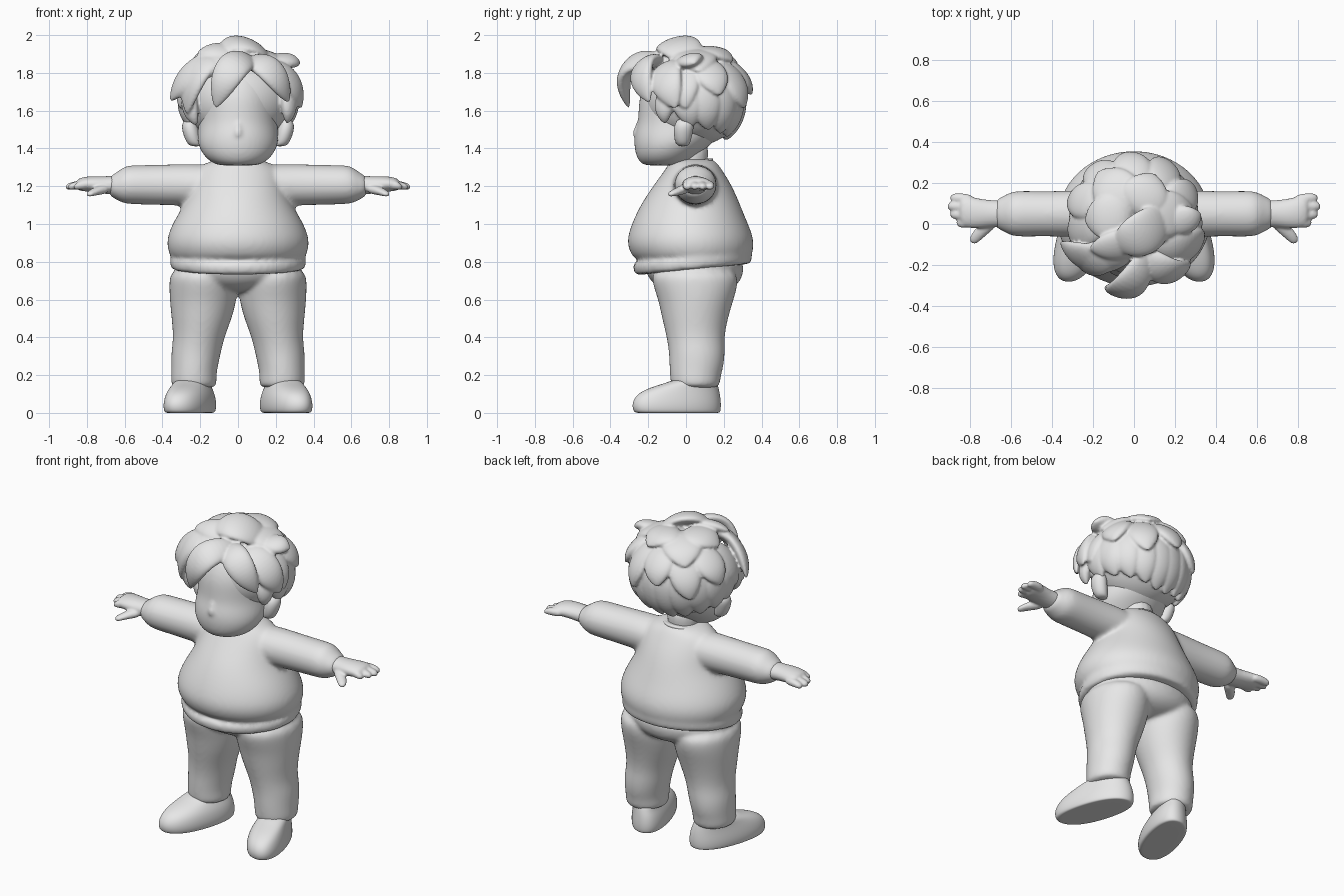
import bpy, bmesh, math
from mathutils import Vector as V

grey = bpy.data.materials.new("plain_grey")
grey.diffuse_color = (0.8, 0.8, 0.8, 1)


def add_object(name, bm):
    me = bpy.data.meshes.new(name)
    bm.to_mesh(me)
    bm.free()
    me.materials.append(grey)
    ob = bpy.data.objects.new(name, me)
    bpy.context.collection.objects.link(ob)
    return ob


def loft(name, rings, n=16, mirror=False, power=1.0):
    """Skin a row of oval rings, each (centre, half-axis u, half-axis v)."""
    bm = bmesh.new()
    rows = []
    for c, u, v in rings:
        row = []
        for i in range(n):
            a = 2 * math.pi * i / n
            cu, sv = math.cos(a), math.sin(a)
            cu = math.copysign(abs(cu) ** power, cu) * 1.02
            sv = math.copysign(abs(sv) ** power, sv) * 1.02
            row.append(bm.verts.new(V(c) + V(u) * cu + V(v) * sv))
        rows.append(row)
    for r, s in zip(rows, rows[1:]):
        for i in range(n):
            j = (i + 1) % n
            bm.faces.new((r[i], r[j], s[j], s[i]))
    bm.faces.new(rows[0])
    bm.faces.new(rows[-1])
    bmesh.ops.recalc_face_normals(bm, faces=bm.faces)
    for f in bm.faces:
        f.smooth = True
    ob = add_object(name, bm)
    if mirror:
        ob.modifiers.new("mirror", 'MIRROR').use_mirror_merge = False
    sub = ob.modifiers.new("smooth", 'SUBSURF')
    sub.levels = sub.render_levels = 2
    return ob


def stack(name, rows, tilt=0.0, skew=0.0, **kw):
    """Upright part: rows of (z, centre x, half width, front y, back y)."""
    rings = []
    for z, x, w, f, b in rows:
        h = (b - f) / 2
        rings.append(((x, (f + b) / 2, z), (w, 0, 0), (-skew * h, h, tilt * h)))
    return loft(name, rings, **kw)


def along_x(name, rows, **kw):
    """Sideways part: rows of (x, y, z, half depth, half height)."""
    return loft(name, [((x, y, z), (0, a, 0), (0, 0, b)) for x, y, z, a, b in rows],
                mirror=True, **kw)


def fuse(name, parts, voxel, smooth):
    """Melt several parts into one softly blended skin."""
    dg = bpy.context.evaluated_depsgraph_get()
    bm = bmesh.new()
    for ob in parts:
        ev = ob.evaluated_get(dg)
        bm.from_mesh(ev.to_mesh())
        ev.to_mesh_clear()
    for ob in parts:
        bpy.data.objects.remove(ob)
    ob = add_object(name, bm)
    rm = ob.modifiers.new("skin", 'REMESH')
    rm.mode, rm.voxel_size, rm.use_smooth_shade = 'VOXEL', voxel, True
    sm = ob.modifiers.new("soften", 'SMOOTH')
    sm.factor, sm.iterations = .5, smooth


# Sweater: hem band, body and tapering sleeves
hem = stack("hem", [(.758, 0, .335, -.25, .33), (.762, 0, .352, -.268, .342),
                    (.80, 0, .358, -.278, .348), (.85, 0, .358, -.28, .345)], tilt=.10, n=24)
body = stack("body", [
    (.80, 0, .34, -.26, .33), (.84, 0, .36, -.287, .347), (.89, 0, .374, -.308, .357),
    (.95, 0, .366, -.302, .347), (1.03, 0, .328, -.272, .312), (1.12, 0, .272, -.227, .277),
    (1.20, 0, .245, -.172, .242), (1.27, 0, .23, -.122, .20), (1.315, 0, .19, -.09, .17),
    (1.335, 0, .13, -.085, .15), (1.345, 0, .10, -.07, .13)], n=24)
sleeve = along_x("sleeve", [
    (.10, .045, 1.20, .13, .11), (.22, .05, 1.207, .118, .112), (.40, .05, 1.207, .11, .107),
    (.54, .05, 1.208, .113, .104), (.59, .05, 1.208, .111, .102), (.62, .05, 1.203, .098, .088),
    (.66, .05, 1.20, .076, .062), (.685, .05, 1.20, .066, .05)])
fuse("sweater", [hem, body, sleeve], .013, 7)
stack("collar", [(1.285, 0, .115, -.10, .14), (1.31, 0, .122, -.108, .145),
                 (1.325, 0, .117, -.10, .145), (1.33, 0, .09, -.06, .12)], tilt=.2)
stack("neck", [(1.25, 0, .09, -.07, .11), (1.32, 0, .09, -.07, .11), (1.45, 0, .1, -.08, .13)])

# Hands with close-set fingers and a thumb
hand = [along_x("palm", [
    (.62, .05, 1.205, .07, .055), (.69, .05, 1.205, .066, .048), (.75, .05, 1.21, .074, .045),
    (.81, .058, 1.212, .08, .04), (.86, .066, 1.208, .078, .03)], n=12)]
for i, tip in enumerate((.87, .90, .913, .90)):
    y = .005 + i * .04
    hand.append(along_x("finger", [
        (.78, y * .85 + .01, 1.205, .027, .026), (.84, y, 1.207, .028, .026),
        (tip - .02, y + .002, 1.20, .025, .021), (tip, y + .002, 1.195, .017, .013)], n=8))
hand.append(loft("thumb", [((.69, .01, 1.19), (.03, .015, 0), (0, 0, .032)),
                           ((.74, -.03, 1.178), (.025, .022, 0), (0, 0, .026)),
                           ((.775, -.065, 1.165), (.024, .018, 0), (0, 0, .02)),
                           ((.795, -.095, 1.155), (.016, .011, 0), (0, 0, .012))],
                 n=8, mirror=True))
fuse("hands", hand, .007, 4)

# Trousers
seat = stack("seat", [(.635, 0, .10, -.06, .16), (.66, 0, .22, -.14, .25),
                      (.71, 0, .32, -.20, .298), (.78, 0, .34, -.22, .305),
                      (.82, 0, .33, -.2, .29)], n=20)
leg = stack("leg", [
    (.78, .185, .174, -.19, .27), (.68, .183, .182, -.178, .278), (.60, .184, .178, -.147, .252),
    (.50, .192, .16, -.127, .222), (.40, .207, .135, -.102, .202), (.32, .222, .132, -.09, .207),
    (.25, .23, .124, -.088, .20), (.20, .234, .12, -.085, .185), (.15, .234, .122, -.082, .18),
    (.13, .23, .105, -.065, .165)], mirror=True)
fuse("trousers", [seat, leg], .012, 6)

# Shoes, splayed outward, with a flat sole
stack("shoe", [
    (.0, .255, .09, -.24, .16), (.0, .255, .108, -.268, .178), (.012, .255, .117, -.28, .184),
    (.05, .255, .12, -.287, .186), (.10, .253, .11, -.262, .18), (.135, .25, .095, -.19, .172),
    (.16, .242, .088, -.10, .165), (.18, .236, .075, -.06, .14)],
      skew=.28, power=.88, mirror=True)

# Head with a small nose, and ears
skull = stack("skull", [
    (1.308, 0, .09, -.21, -.02), (1.322, 0, .135, -.24, .02), (1.36, 0, .18, -.264, .06),
    (1.42, 0, .212, -.274, .13), (1.48, 0, .213, -.27, .18), (1.54, 0, .207, -.251, .21),
    (1.62, 0, .213, -.25, .23), (1.70, 0, .213, -.24, .23), (1.80, 0, .17, -.19, .18),
    (1.86, 0, .08, -.10, .10)], n=20)
nose = stack("nose", [(1.45, 0, .015, -.27, -.22), (1.472, 0, .03, -.29, -.22),
                      (1.50, 0, .026, -.28, -.22), (1.56, 0, .012, -.255, -.22)], n=8)
fuse("head", [skull, nose], .011, 4)
stack("ear", [(1.41, .22, .03, -.04, .01), (1.43, .235, .04, -.06, .025),
              (1.49, .25, .048, -.07, .04), (1.535, .258, .042, -.06, .045),
              (1.56, .25, .02, -.04, .025)], n=10, mirror=True)

# Hair cap
MID, RAD = V((0, .04, 1.66)), V((.29, .27, .25))
cap_rows = []
for deg in range(-80, 81, 16):
    s, c = math.sin(math.radians(deg)), math.cos(math.radians(deg))
    cap_rows.append((MID.z + RAD.z * s, 0, RAD.x * c, MID.y - RAD.y * c, MID.y + RAD.y * c))
hair = [stack("cap", cap_rows, n=24)]


def on_cap(az, el, r):
    """Point over the cap; azimuth 0 is the front, in degrees."""
    a, e = math.radians(az), math.radians(el)
    return MID + r * V((RAD.x * math.cos(e) * math.sin(a),
                        -RAD.y * math.cos(e) * math.cos(a), RAD.z * math.sin(e)))


def lock(p0, p1, p2, w, th=.04):
    """Leaf-shaped tuft of hair along a bent path."""
    p0, p1, p2 = V(p0), V(p1), V(p2)
    rings = []
    for t, k in ((0, .5), (.2, .9), (.45, 1.05), (.7, .95), (.88, .6), (1, .08)):
        p = p0 * (1 - t) ** 2 + p1 * 2 * t * (1 - t) + p2 * t * t
        tan = ((p1 - p0) * (1 - t) + (p2 - p1) * t).normalized()
        side = tan.cross(p - MID).normalized()
        rings.append((p, side * w * k, side.cross(tan) * th * min(1, k * 1.1)))
    hair.append(loft("lock", rings, n=8))


# Layers round sides and back: (start el, tip el, tip radius, step, first azimuth, width)
for e0, e1, r1, step, first, w in ((35, -58, 1.08, 22, 81, .09),
                                   (58, -10, 1.15, 35, 75, .10),
                                   (88, 30, 1.17, 60, 90, .125)):
    az, i = first, 0
    while az <= 360 - first + 1:
        end = e1 + (32 * abs(math.cos(math.radians(az / 2))) if e1 < -40 else 14 * (i % 2))
        lock(on_cap(az - 6, e0, .93), on_cap(az, (e0 + end) / 2 + 5, 1.17),
             on_cap(az + 7, end, r1), w)
        az, i = az + step, i + 1

# Fringe, side locks and crown tuft
for p0, p1, p2, w in (
        ((.08, -.12, 1.86), (-.04, -.42, 1.94), (-.12, -.30, 1.61), .095),
        ((0, -.12, 1.88), (-.24, -.24, 1.88), (-.36, -.09, 1.65), .10),
        ((-.05, -.10, 1.87), (-.26, -.22, 1.92), (-.27, -.18, 1.58), .10),
        ((-.24, -.06, 1.75), (-.29, -.16, 1.66), (-.22, -.15, 1.52), .06),
        ((.04, -.13, 1.86), (.18, -.32, 1.90), (.27, -.19, 1.64), .09),
        ((.10, -.08, 1.84), (.30, -.16, 1.84), (.335, -.05, 1.61), .10),
        ((.24, -.06, 1.75), (.29, -.14, 1.66), (.26, -.11, 1.53), .06),
        ((.10, .02, 1.84), (.25, 0, 1.89), (.33, .05, 1.85), .08),
        ((.10, -.06, 1.86), (-.05, -.11, 1.94), (-.22, -.12, 1.90), .09),
        ((.17, .04, 1.84), (.06, -.05, 2.03), (-.10, -.12, 1.91), .12)):
    lock(p0, p1, p2, w)
fuse("hair", hair, .008, 2)
